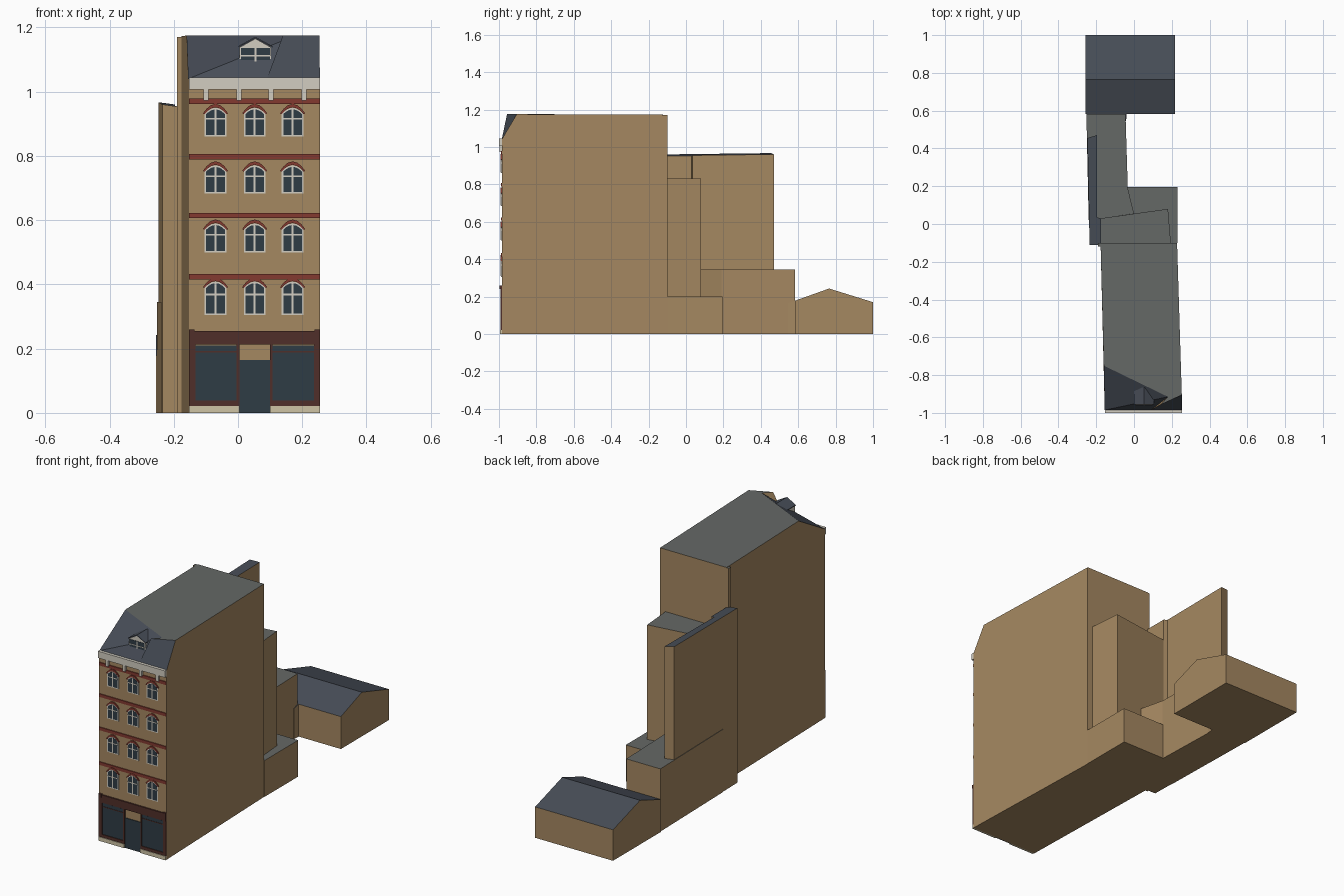
import bpy, bmesh, math

if "Cube" in bpy.data.objects:
    bpy.data.objects.remove(bpy.data.objects["Cube"])


def material(name, hexcol):
    rgb = [int(hexcol[i:i + 2], 16) / 255 for i in (0, 2, 4)]
    m = bpy.data.materials.new(name)
    m.diffuse_color = [((c + 0.055) / 1.055) ** 2.4 if c > 0.04 else c / 12.9 for c in rgb] + [1]
    m.use_nodes = True
    m.node_tree.nodes["Principled BSDF"].inputs["Base Color"].default_value = m.diffuse_color
    return m


WALL = material("tan_wall", "A58861")
FLAT = material("flat_roof", "656866")
SLATE = material("slate", "474D57")
RED = material("red_brick", "833A30")
WHITE = material("pale_trim", "D2CDC1")
GLASS = material("glass", "2F3C45")
SHOP = material("shop_timber", "502F29")
BASE = material("stone_base", "CFC4A5")


def mesh_object(name, verts, faces, mats, roof_faces=()):
    me = bpy.data.meshes.new(name)
    me.from_pydata(verts, [], faces)
    for m in mats:
        me.materials.append(m)
    for i in roof_faces:
        me.polygons[i].material_index = min(len(mats) - 1, 1)
    bm = bmesh.new()
    bm.from_mesh(me)
    bmesh.ops.recalc_face_normals(bm, faces=bm.faces)
    bm.to_mesh(me)
    bm.free()
    ob = bpy.data.objects.new(name, me)
    bpy.context.collection.objects.link(ob)
    return ob


def block(name, plan, z0, tops, roof=FLAT):
    """Vertical walls on a plan outline, roof height given per corner."""
    n = len(plan)
    if not isinstance(tops, (list, tuple)):
        tops = [tops] * n
    verts = [(x, y, z0) for x, y in plan] + [(x, y, z) for (x, y), z in zip(plan, tops)]
    faces = [tuple(range(n)), tuple(range(n, 2 * n))]
    faces += [(i, (i + 1) % n, n + (i + 1) % n, n + i) for i in range(n)]
    return mesh_object(name, verts, faces, [WALL, roof], [1])


def panels(name, outlines, y_front, mat, y_back=-0.984):
    """Facade pieces: x-z outlines extruded in y, all in one object."""
    verts, faces = [], []
    for pts in outlines:
        n, o = len(pts), len(verts)
        verts += [(x, y_front, z) for x, z in pts] + [(x, y_back, z) for x, z in pts]
        faces += [tuple(range(o, o + n)), tuple(range(o + n, o + 2 * n))]
        faces += [(o + i, o + (i + 1) % n, o + n + (i + 1) % n, o + n + i) for i in range(n)]
    return mesh_object(name, verts, faces, [mat])


def rect(x0, x1, z0, z1):
    return [(x0, z0), (x1, z0), (x1, z1), (x0, z1)]


def arc(cx, half, z_spring, rise, n=8):
    """Shallow arch from right to left."""
    return [(cx + half * math.cos(math.pi * i / n),
             z_spring + rise * (1 - math.cos(math.pi * i / n) ** 2)) for i in range(n + 1)]


def arched(cx, half, z0, z_spring, rise):
    return [(cx - half, z0), (cx + half, z0)] + arc(cx, half, z_spring, rise)


# main house with the cut mansard front
Y, E, T = -0.985, 1.04, 1.175
mesh_object("main_house",
            [(-.155, Y, 0), (.255, Y, 0), (.228, -.1, 0), (-.177, -.1, 0),
             (-.155, Y, E), (.09, Y, E), (.255, Y, E),
             (-.16, -.75, T), (.18, -.915, T), (.14, -.957, T), (.253, -.905, T),
             (.228, -.1, 1.172), (-.177, -.1, 1.172)],
            [(3, 2, 1, 0), (0, 1, 6, 5, 4), (1, 2, 11, 10, 6), (2, 3, 12, 11),
             (3, 0, 4, 7, 12), (5, 9, 8), (4, 5, 8), (4, 8, 7), (5, 6, 10, 9),
             (7, 8, 9, 10, 11, 12)], [WALL, SLATE, FLAT], [6, 7, 8])
bpy.data.objects["main_house"].data.polygons[9].material_index = 2
for i in (6, 7, 8):
    bpy.data.objects["main_house"].data.polygons[i].material_index = 1

# rear wings
block("party_wall_strip", [(-.19, -.12), (-.175, -.12), (-.175, -.1), (-.19, -.1)], 0, 1.17)
block("rear_stair_wing", [(-.177, -.1), (.195, -.1), (.18, .08), (-.175, .03)], .2, .83)
block("tall_side_wing", [(-.235, -.11), (-.175, -.11), (-.175, .03), (-.195, .035), (-.197, .47), (-.247, .455)],
      0, [.96, .952, .952, .955, .96, .967], SLATE)
block("low_rear_wing", [(-.177, -.1), (.23, -.1), (.23, .195), (-.033, .195), (-.177, .1)], 0, .2)
block("middle_rear_wing", [(-.24, .02), (-.175, .03), (0, .055), (-.033, .19), (-.045, .583), (-.252, .583)], 0, .345)

# rear outbuilding with pitched roof
x0, x1 = -.256, .218
rear = [(.583, 0), (1.0, 0), (1.0, .17), (.765, .243), (.583, .178)]
mesh_object("rear_outbuilding", [(x0, y, z) for y, z in rear] + [(x1, y, z) for y, z in rear],
            [(0, 1, 2, 3, 4), (5, 6, 7, 8, 9)] + [(i, (i + 1) % 5, 5 + (i + 1) % 5, 5 + i) for i in range(5)],
            [WALL, SLATE], [4, 5])
block("outbuilding_nib", [(-.058, .545), (-.042, .545), (-.038, .59), (-.058, .59)], 0, [.165, .165, .18, .18], SLATE)

# arched sash windows, three per floor
frames, glass, bars, lintels = [], [], [], []
for z0, zt in ((.305, .411), (.499, .592), (.683, .773), (.86, .952)):
    for cx in (-.07, .052, .17):
        h, spring = .034, zt - .022
        frames.append(arched(cx, h, z0, spring, .02))
        glass.append(arched(cx, h - .005, z0 + .005, spring, .015))
        zm = z0 + .6 * (zt - z0)
        bars.append(rect(cx - .003, cx + .003, z0 + .004, zt - .006))
        bars.append(rect(cx - h + .003, cx + h - .003, zm - .0025, zm + .0025))
        lintels.append(arc(cx, h + .005, spring + .002, .03) + arc(cx, h, spring, .021)[::-1])
panels("window_frames", frames, -.988, WHITE)
panels("window_glass", glass, -.989, GLASS)
panels("window_bars", bars, -.9905, WHITE)
panels("window_lintels", lintels, -.991, RED)

# brick string courses, cornice and brackets
L, R = -.153, .255
panels("brick_bands", [rect(L, R, z, z + .017) for z in (.415, .606, .789, .962)], -.99, RED)
panels("cornice", [rect(L, R, 1.007, 1.044)], -1.0, WHITE)
panels("cornice_brackets", [rect(x - .008, x + .008, .972, 1.007) for x in (-.1, .003, .103, .205)], -.997, WHITE)

# shopfront
panels("shop_frieze", [rect(L, R, .213, .255)], -.993, SHOP)
panels("shop_pilasters", [rect(L, -.132, .022, .24), rect(.237, R, .022, .24),
                          rect(L, 0, .022, .038), rect(.104, R, .022, .038),
                          rect(-.004, .004, .022, .213), rect(.1, .108, .022, .213)], -.992, SHOP)
panels("pilaster_caps", [rect(L, -.136, .24, .259), rect(.238, R, .24, .259)], -.996, SHOP)
panels("shop_glass", [rect(-.132, -.004, .038, .21), rect(.108, .237, .038, .21)], -.988, GLASS)
panels("shop_transoms", [rect(-.132, -.004, .188, .192), rect(.108, .237, .188, .192)], -.99, SHOP)
panels("stone_base", [rect(L, .004, 0, .022), rect(.1, R, 0, .022)], -.995, BASE)
panels("shop_door", [rect(.004, .1, 0, .165)], -.989, GLASS)

# dormer
a, b, c = .005, .103, .054
panels("dormer_body", [[(a, 1.045), (b, 1.045), (b, 1.138), (c, 1.165), (a, 1.138)]], -.953, WHITE, -.87)
panels("dormer_glass", [rect(a + .004, b - .004, 1.05, 1.136)], -.955, GLASS, -.95)
panels("dormer_bars", [rect(c - .003, c + .003, 1.05, 1.136), rect(a + .004, b - .004, 1.11, 1.114)], -.957, WHITE, -.95)
panels("dormer_roof", [[(a - .004, 1.138), (c, 1.166), (b + .004, 1.138), (b + .004, 1.142), (c, 1.171), (a - .004, 1.142)]],
       -.956, SLATE, -.865)
